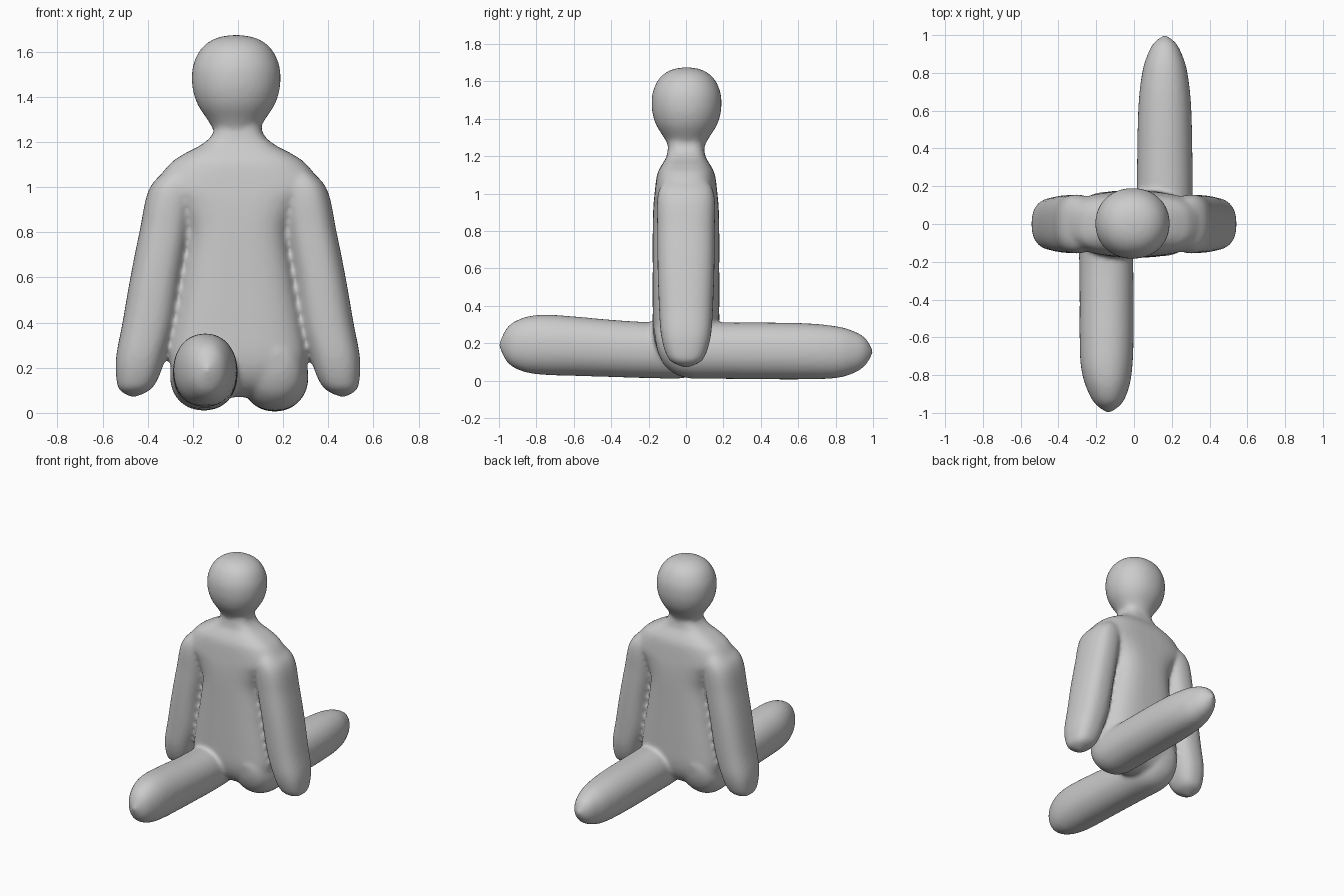
import bpy, bmesh, math
from mathutils import Vector

old = bpy.data.objects.get("Cube")
if old:
    bpy.data.objects.remove(old, do_unlink=True)

SIDES, STEPS = 40, 6


def smooth_path(rings):
    """Catmull-Rom interpolation between the given cross-sections."""
    out = []
    for i in range(len(rings) - 1):
        p0, p1, p2, p3 = (Vector(rings[min(max(k, 0), len(rings) - 1)])
                          for k in (i - 1, i, i + 1, i + 2))
        for s in range(STEPS):
            t = s / STEPS
            out.append(p1 + 0.5 * t * (p2 - p0 + t * (2 * p0 - 5 * p1 + 4 * p2 - p3
                       + t * (3 * p1 - p0 - 3 * p2 + p3))))
    return out + [Vector(rings[-1])]


def loft(bm, rings, along_y=False, power=2.0):
    """Closed limb; ring = position on axis, centre (u, v), half sizes (u, v)."""
    loops = []
    for pos, cu, cv, ru, rv in smooth_path(rings):
        loop = []
        for k in range(SIDES):
            a = 2 * math.pi * k / SIDES
            c, s = math.cos(a), math.sin(a)
            u = cu + max(ru, 0.004) * math.copysign(abs(c) ** (2 / power), c)
            v = cv + max(rv, 0.004) * math.copysign(abs(s) ** (2 / power), s)
            loop.append(bm.verts.new((u, pos, v) if along_y else (u, v, pos)))
        loops.append(loop)
    faces = [bm.faces.new(loops[0]), bm.faces.new(loops[-1])]
    for a, b in zip(loops, loops[1:]):
        for k in range(SIDES):
            n = (k + 1) % SIDES
            faces.append(bm.faces.new((a[k], a[n], b[n], b[k])))
    bmesh.ops.recalc_face_normals(bm, faces=faces)


bm = bmesh.new()

# Torso, shoulders and neck
loft(bm, [(z, 0, 0, rx, ry) for z, rx, ry in (
    (0.07, 0.05, 0.03), (0.1, 0.2, 0.1), (0.16, 0.275, 0.15), (0.25, 0.305, 0.175),
    (0.4, 0.285, 0.178), (0.6, 0.25, 0.178), (0.8, 0.225, 0.178), (0.92, 0.28, 0.175),
    (1.0, 0.365, 0.168), (1.1, 0.305, 0.155), (1.15, 0.235, 0.132),
    (1.19, 0.16, 0.107), (1.24, 0.11, 0.097), (1.32, 0.1, 0.09))], power=2.9)

# Head
loft(bm, [(z, -0.008, 0.003, r, r * 0.95) for z, r in (
    (1.22, 0.09), (1.26, 0.105), (1.3, 0.128), (1.36, 0.168), (1.42, 0.19), (1.48, 0.197),
    (1.54, 0.191), (1.6, 0.165), (1.64, 0.127), (1.665, 0.075), (1.675, 0.01))], power=2.1)

# Arms, mirrored
for side in (1, -1):
    loft(bm, [(z, side * x, 0, rx, ry) for z, x, rx, ry in (
        (1.1, 0.25, 0.03, 0.09), (1.0, 0.29, 0.1, 0.15), (0.8, 0.325, 0.112, 0.154),
        (0.6, 0.362, 0.115, 0.152), (0.4, 0.395, 0.117, 0.145), (0.25, 0.43, 0.11, 0.135),
        (0.15, 0.447, 0.092, 0.11), (0.1, 0.458, 0.066, 0.078), (0.07, 0.464, 0.01, 0.01))],
        power=2.5)

# Left leg, stretched backwards
loft(bm, [(y, 0.163, z, rx, rz) for y, z, rx, rz in (
    (-0.17, 0.27, 0.01, 0.01), (-0.15, 0.23, 0.075, 0.08), (-0.1, 0.19, 0.12, 0.125),
    (0, 0.165, 0.146, 0.15), (0.2, 0.16, 0.148, 0.151), (0.6, 0.157, 0.141, 0.151),
    (0.8, 0.152, 0.12, 0.139), (0.9, 0.152, 0.09, 0.111), (0.96, 0.154, 0.057, 0.072),
    (1.0, 0.155, 0.006, 0.008))], along_y=True, power=2.15)

# Right leg, stretched forwards
loft(bm, [(y, x, z, rx, rz) for y, x, z, rx, rz in (
    (0.17, -0.16, 0.27, 0.01, 0.01), (0.15, -0.16, 0.23, 0.075, 0.08),
    (0.1, -0.16, 0.19, 0.12, 0.125), (0, -0.155, 0.165, 0.146, 0.15),
    (-0.2, -0.147, 0.163, 0.143, 0.15), (-0.4, -0.145, 0.172, 0.143, 0.153),
    (-0.6, -0.145, 0.184, 0.143, 0.159), (-0.75, -0.145, 0.191, 0.137, 0.161),
    (-0.86, -0.14, 0.192, 0.115, 0.147), (-0.95, -0.136, 0.191, 0.072, 0.1),
    (-1.0, -0.135, 0.19, 0.006, 0.008))], along_y=True, power=2.15)

mesh = bpy.data.meshes.new("seated_figure")
bm.to_mesh(mesh)
bm.free()
figure = bpy.data.objects.new("seated_figure", mesh)
bpy.context.collection.objects.link(figure)

# Plain grey surface
grey = bpy.data.materials.new("plain_grey")
grey.use_nodes = True
color = (0.6, 0.6, 0.6, 1)
grey.diffuse_color = color
grey.node_tree.nodes["Principled BSDF"].inputs["Base Color"].default_value = color
mesh.materials.append(grey)

# Fuse the limbs into one soft skin
remesh = figure.modifiers.new("fuse", 'REMESH')
remesh.mode = 'VOXEL'
remesh.voxel_size = 0.012
remesh.use_smooth_shade = True
soften = figure.modifiers.new("soften", 'SMOOTH')
soften.factor = 0.5
soften.iterations = 10
